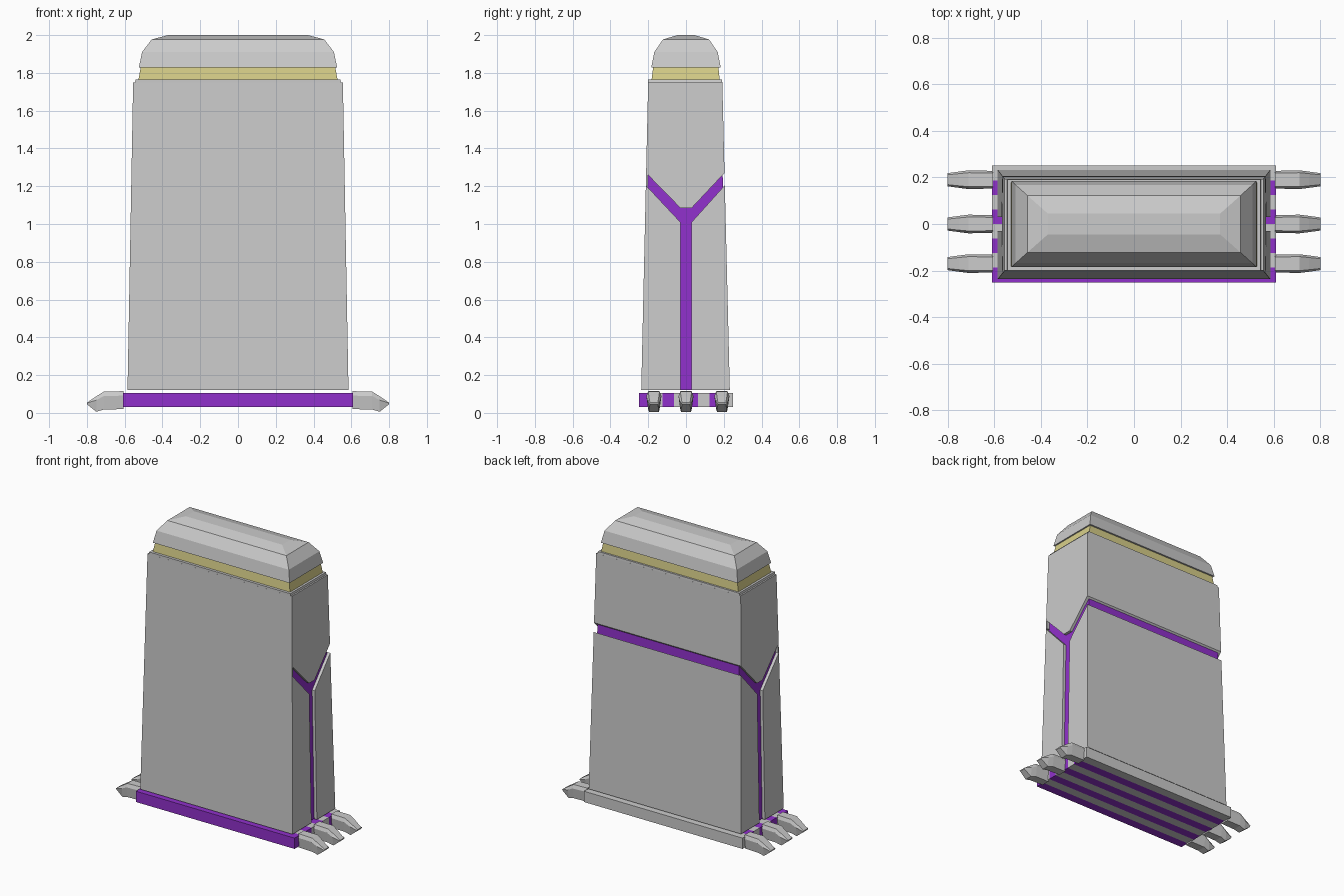
import bpy

if "Cube" in bpy.data.objects:
    bpy.data.objects.remove(bpy.data.objects["Cube"])

def material(name, rgb):
    m = bpy.data.materials.new(name)
    m.diffuse_color = (*rgb, 1)
    m.use_nodes = True
    m.node_tree.nodes["Principled BSDF"].inputs["Base Color"].default_value = m.diffuse_color
    return m

purple = material("purple_glow", (0.28, 0.03, 0.6))
gold = material("gold_trim", (0.68, 0.62, 0.25))

def loft(name, rings, mat=None):
    """Closed solid through rings that have equal point counts."""
    n = len(rings[0])
    faces = [tuple(range(n))[::-1], tuple(range((len(rings) - 1) * n, len(rings) * n))]
    for r in range(len(rings) - 1):
        for i in range(n):
            j = (i + 1) % n
            faces.append((r * n + i, r * n + j, (r + 1) * n + j, (r + 1) * n + i))
    me = bpy.data.meshes.new(name)
    me.from_pydata([p for ring in rings for p in ring], [], faces)
    ob = bpy.data.objects.new(name, me)
    bpy.context.collection.objects.link(ob)
    if mat:
        me.materials.append(mat)
    return ob

def rect(hx, y0, y1, z):
    return [(-hx, y0, z), (hx, y0, z), (hx, y1, z), (-hx, y1, z)]

# Tapered outline of the body at height z
def t(z): return (z - 0.12) / 1.64
def half_x(z): return 0.585 - 0.03 * t(z)
def front_y(z): return -0.237 + 0.037 * t(z)
def back_y(z): return 0.232 - 0.04 * t(z)

def tapered_slab(name, profile):
    """Side profile (y, z) stretched across the tapered body width."""
    return loft(name, [[(s * half_x(z), y, z) for y, z in profile] for s in (-1, 1)])

# Striped base
w = 0.5 / 8
for i in range(8):
    y = -0.25 + i * w
    loft(f"base_bar_{i}", [rect(0.61, y, y + w, z) for z in (0.03, 0.105)],
         purple if i % 2 == 0 else None)

# Pointed feet at both ends: x, half width, bottom z, top z
foot = [(0.605, 0.038, 0.02, 0.115), (0.71, 0.04, 0.018, 0.113),
        (0.75, 0.035, 0.006, 0.088), (0.80, 0.028, 0.046, 0.054)]
for y in (-0.17, 0.0, 0.19):
    for s in (-1, 1):
        rings = []
        for x, h, b, top in foot:
            m = b + (top - b) * 0.75
            rings.append([(s * x, y + dy * h, z) for dy, z in
                          ((-0.75, b), (0.75, b), (1, m), (0.75, top), (-0.75, top), (-1, m))])
        loft("foot", rings if s > 0 else rings[::-1])

# Glowing core seen through the grooves
loft("core", [rect(half_x(z) - 0.02, front_y(z) + 0.01, back_y(z) - 0.01, z)
              for z in (0.122, 1.7)], purple)

# Body panels leaving a Y-shaped groove on the sides and a band on the back
tapered_slab("upper_panel", [(-0.03, 1.085), (0.03, 1.085), (back_y(1.27), 1.27),
                             (back_y(1.75), 1.75), (front_y(1.75), 1.75), (front_y(1.27), 1.27)])
for name, edge, s in (("lower_front_panel", front_y, -1), ("lower_back_panel", back_y, 1)):
    prof = [(edge(0.12), 0.12), (edge(1.205), 1.205), (s * 0.03, 1.01), (s * 0.03, 0.12)]
    tapered_slab(name, prof if s > 0 else prof[::-1])

# Front strip that keeps the front face unbroken
loft("front_strip", [rect(half_x(z), front_y(z), front_y(z) + 0.01, z) for z in (1.205, 1.27)])

# Shoulder, gold collar and faceted cap
loft("shoulder", [rect(0.545, -0.2, 0.192, 1.75), rect(0.542, -0.2, 0.191, 1.765)])
loft("collar", [rect(0.527, -0.182, 0.178, 1.765), rect(0.515, -0.174, 0.172, 1.828)], gold)
loft("cap", [rect(hx, -hy, hy, z) for hx, hy, z in
             ((0.525, 0.184, 1.828), (0.508, 0.168, 1.91),
              (0.457, 0.122, 1.977), (0.37, 0.045, 2.0))])

# Consistent outward faces, standing on z = 0
import bmesh
for ob in bpy.context.collection.objects:
    bm = bmesh.new()
    bm.from_mesh(ob.data)
    bmesh.ops.recalc_face_normals(bm, faces=bm.faces)
    bm.to_mesh(ob.data)
    bm.free()
